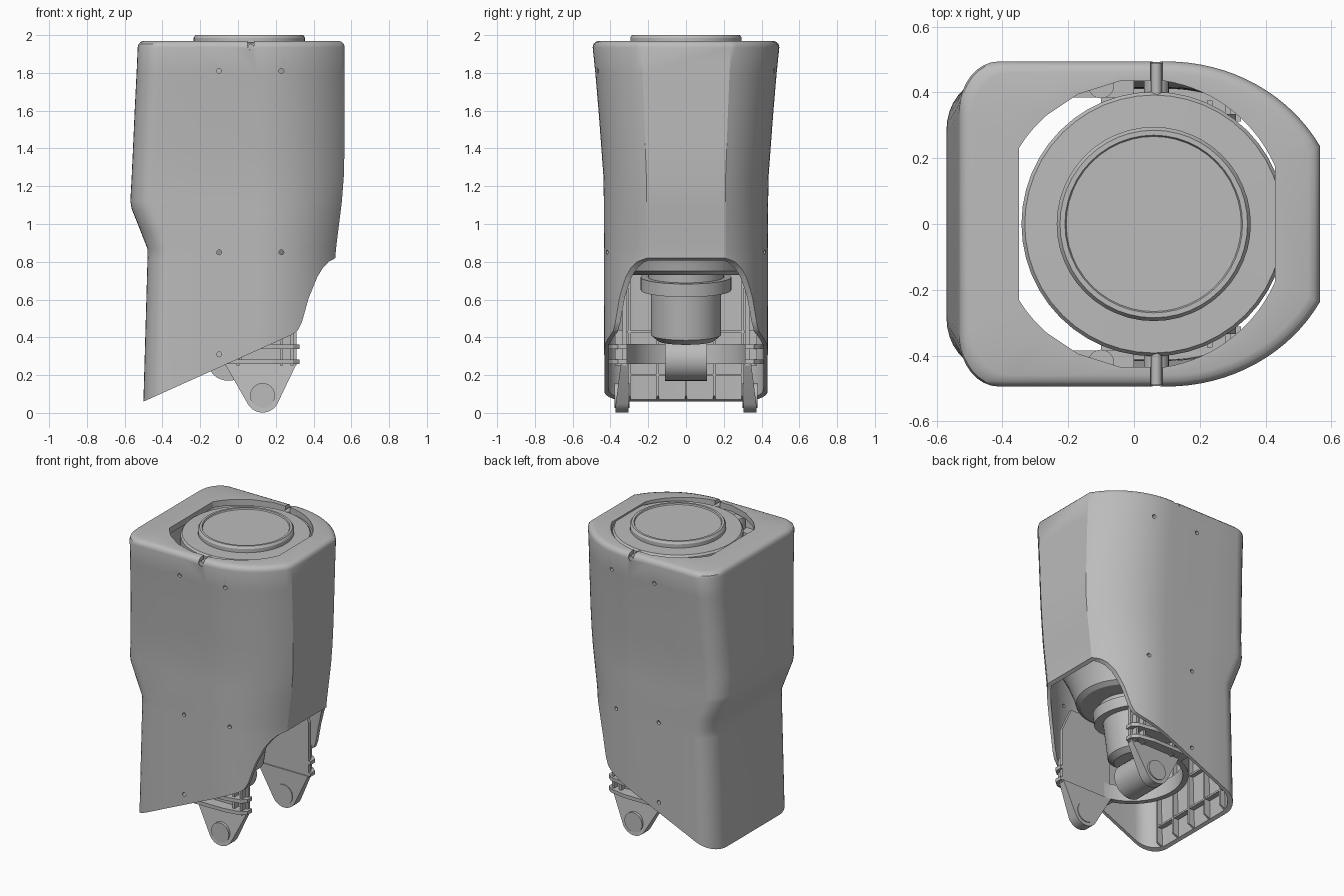
import bpy, bmesh, math
from mathutils import Matrix

if "Cube" in bpy.data.objects:
    bpy.data.objects.remove(bpy.data.objects["Cube"])

grey = bpy.data.materials.new("plain_grey")
grey.use_nodes = True
grey.diffuse_color = (0.5, 0.5, 0.5, 1)
grey.node_tree.nodes["Principled BSDF"].inputs["Base Color"].default_value = (0.5, 0.5, 0.5, 1)


def finish(name, bm):
    bmesh.ops.recalc_face_normals(bm, faces=bm.faces)
    mesh = bpy.data.meshes.new(name)
    bm.to_mesh(mesh)
    bm.free()
    mesh.materials.append(grey)
    ob = bpy.data.objects.new(name, mesh)
    bpy.context.collection.objects.link(ob)
    return ob


def activate(ob):
    bpy.ops.object.select_all(action='DESELECT')
    ob.select_set(True)
    bpy.context.view_layer.objects.active = ob


def smooth(ob):
    activate(ob)
    bpy.ops.object.shade_smooth_by_angle(angle=math.radians(32))
    return ob


def loft(bm, rings, closed=False):
    loops = [[bm.verts.new(p) for p in r] for r in rings]
    pairs = list(zip(loops, loops[1:])) + ([(loops[-1], loops[0])] if closed else [])
    for a, b in pairs:
        for i in range(len(a)):
            j = (i + 1) % len(a)
            bm.faces.new((a[i], a[j], b[j], b[i]))
    if not closed:
        bm.faces.new(loops[0])
        bm.faces.new(loops[-1])


def lathe(bm, profile, n=48):
    loft(bm, [[(r * math.cos(2 * math.pi * k / n), r * math.sin(2 * math.pi * k / n), z)
               for k in range(n)] for r, z in profile])


def prism_y(bm, pts, y0, y1):
    loft(bm, [[(x, y, z) for x, z in pts] for y in (y0, y1)])


def prism_z(bm, pts, z0, z1):
    loft(bm, [[(x, y, z) for x, y in pts] for z in (z0, z1)])


def circle(cx, cy, r, n=24):
    return [(cx + r * math.cos(2 * math.pi * k / n), cy + r * math.sin(2 * math.pi * k / n))
            for k in range(n)]


def rect(a0, a1, b0, b1):
    return [(a0, b0), (a1, b0), (a1, b1), (a0, b1)]


def section(z, xl, xr, w, inset=0.0):
    """Plan outline: flat nose, elliptical cheeks, straight sides, rounded rear corners."""
    xl, xr, w = xl + inset, xr - inset, w - inset
    half, a0 = [], math.radians(28.7)
    a = (xr - 0.1) / math.cos(a0)
    for k in range(17):
        t = a0 + (math.pi / 2 - a0) * k / 16
        half.append((0.1 + a * math.cos(t), w * math.sin(t)))
    half += [(-0.05, w), (-0.22, w)]
    rx, ry = 0.12, 0.15
    for k in range(9):
        t = math.pi / 2 * (1 + k / 8)
        half.append((xl + rx + rx * math.cos(t), w - ry + ry * math.sin(t)))
    pts = half + [(x, -y) for x, y in reversed(half)]
    return [(x, y, z) for x, y in pts]


# Outer shell: hollow loft with a round top opening
ROWS = [(-0.05, -0.504, 0.51, 0.432), (0.4, -0.491, 0.512, 0.433), (0.82, -0.479, 0.515, 0.434),
        (0.87, -0.48, 0.519, 0.434), (0.96, -0.515, 0.53, 0.435), (1.08, -0.563, 0.545, 0.435),
        (1.12, -0.57, 0.55, 0.435), (1.25, -0.563, 0.56, 0.437), (1.4, -0.556, 0.564, 0.448),
        (1.6, -0.547, 0.565, 0.463), (1.8, -0.537, 0.565, 0.48), (1.935, -0.531, 0.565, 0.494)]
top = ROWS[-1][1:]
rings = [section(*r) for r in ROWS]
rings += [section(z, *top, i) for z, i in ((1.952, 0.004), (1.964, 0.015), (1.97, 0.034))]
for z in (1.97, 1.93):
    ring = []
    for x, y, _ in section(z, *top):
        t = math.atan2(y, x - 0.025)
        ring.append((0.025 + 0.44 * math.cos(t), 0.44 * math.sin(t), z))
    rings.append(ring)
rings.append(section(1.93, *top, 0.022))
rings += [section(*r, 0.022) for r in reversed(ROWS[:-1])]
bm = bmesh.new()
loft(bm, rings, closed=True)
shell = finish("outer_shell", bm)

# Stiffening ribs on the inner rear wall
bm = bmesh.new()
for y in (-0.3, -0.15, 0, 0.15, 0.3):
    prism_z(bm, rect(-0.478, -0.435, y - 0.006, y + 0.006), 0.03, 0.78)
rear_ribs = finish("rear_ribs", bm)
bm = bmesh.new()
for z in (0.2, 0.43):
    prism_z(bm, rect(-0.478, -0.44, -0.31, 0.31), z - 0.006, z + 0.006)
cross_ribs = finish("cross_ribs", bm)

# Cutter: sloped mouth, top notch and rivet holes
bm = bmesh.new()
prism_y(bm, [(-0.6, 0.015), (0.28, 0.411), (0.315, 0.435), (0.338, 0.48), (0.375, 0.61), (0.42, 0.72),
             (0.45, 0.768), (0.48, 0.8), (0.52, 0.822), (0.7, 0.83), (0.7, -0.2), (-0.6, -0.2)], -0.7, 0.7)
prism_y(bm, [(0.05, 2.1), (0.05, 1.938), (0.058, 1.924), (0.068, 1.92), (0.078, 1.924),
             (0.086, 1.938), (0.086, 2.1)], -0.7, 0.7)
for x, z in ((-0.1, 1.81), (0.23, 1.81), (-0.1, 0.85), (0.23, 0.85), (-0.1, 0.31)):
    prism_y(bm, circle(x, z, 0.013, 12), -0.7, 0.7)
cutter = finish("cutter", bm)
cutter.hide_render = True
for ob in (shell, rear_ribs, cross_ribs):
    mod = ob.modifiers.new("cut", 'BOOLEAN')
    mod.operation, mod.solver, mod.object = 'DIFFERENCE', 'EXACT', cutter
    activate(ob)
    bpy.ops.object.modifier_apply(modifier="cut")
    smooth(ob)
bpy.data.objects.remove(cutter)

# Inner drum with raised cap
bm = bmesh.new()
lathe(bm, [(0.28, 0.73), (0.31, 0.75), (0.33, 0.82), (0.37, 0.92), (0.402, 0.98), (0.402, 1.945),
           (0.392, 1.958), (0.295, 1.96), (0.295, 1.985), (0.285, 2.0), (0.27, 2.0), (0.266, 1.992)])
bmesh.ops.translate(bm, verts=bm.verts, vec=(0.06, 0, 0))
smooth(finish("inner_drum", bm))

# Tilted lower strut above the pivot hub
bm = bmesh.new()
lathe(bm, [(0.15, 0.1), (0.185, 0.13), (0.185, 0.37), (0.24, 0.37), (0.24, 0.44), (0.2, 0.44), (0.2, 0.6)])
bmesh.ops.transform(bm, verts=bm.verts,
                    matrix=Matrix.Translation((-0.05, 0, 0.285)) @ Matrix.Rotation(math.radians(9), 4, 'Y'))
smooth(finish("lower_strut", bm))
bm = bmesh.new()
prism_y(bm, circle(-0.05, 0.285, 0.115, 32), -0.11, 0.11)
smooth(finish("pivot_hub", bm))

# Curved band joining both brackets round the back
bm = bmesh.new()
arc = [math.pi * (0.5 + k / 24) for k in range(25)]
band = [(0.02 + 0.35 * math.cos(t), 0.35 * math.sin(t)) for t in arc]
band += [(0.02 + 0.315 * math.cos(t), 0.315 * math.sin(t)) for t in reversed(arc)]
prism_z(bm, band, 0.26, 0.365)
smooth(finish("rear_band", bm))

# Mirrored side parts
for s, side in ((-1, "right"), (1, "left")):
    bm = bmesh.new()
    prism_y(bm, [(-0.07, 0.25), (0.31, 0.25), (0.31, 0.62), (0.24, 0.78), (-0.07, 0.78)],
            s * 0.312, s * 0.335)
    finish(side + "_bracket_plate", bm)

    bm = bmesh.new()
    foot = [(-0.07, 0.26)]
    foot += [(0.13 + 0.09 * math.cos(t), 0.092 + 0.09 * math.sin(t))
             for t in [math.radians(210 + 10 * k) for k in range(13)]]
    foot += [(0.31, 0.26)]
    prism_y(bm, foot, s * 0.305, s * 0.372)
    for v in bm.verts:
        if v.co.z > 0.25 and abs(v.co.y) > 0.35:
            v.co.y = s * 0.345
    smooth(finish(side + "_bracket_foot", bm))

    bm = bmesh.new()
    prism_y(bm, circle(0.13, 0.092, 0.066), s * 0.3, s * 0.378)
    smooth(finish(side + "_foot_pin", bm))

    bm = bmesh.new()
    for z in (0.27, 0.35):
        prism_z(bm, [(-0.1, s * 0.312), (0.325, s * 0.312), (0.325, s * 0.36), (0.29, s * 0.39),
                     (0.18, s * 0.41), (-0.1, s * 0.411)], z - 0.012, z + 0.012)
    finish(side + "_flanges", bm)

    bm = bmesh.new()
    for x in (0.0, 0.23, 0.285):
        prism_z(bm, rect(x - 0.008, x + 0.008, s * 0.33, s * 0.375), 0.25, 0.44)
    finish(side + "_bracket_webs", bm)

    # Upper guide post, its arm and the hinge pin behind the notch
    bm = bmesh.new()
    prism_z(bm, circle(-0.1, s * 0.422, 0.04), 1.79, 1.92)
    smooth(finish(side + "_guide_post", bm))
    bm = bmesh.new()
    prism_z(bm, rect(-0.22, 0.0, s * 0.385, s * 0.455), 1.8, 1.84)
    finish(side + "_guide_arm", bm)
    bm = bmesh.new()
    prism_y(bm, circle(0.068, 1.9, 0.038), s * 0.39, s * 0.465)
    prism_y(bm, circle(0.068, 1.938, 0.0165), s * 0.39, s * 0.49)
    smooth(finish(side + "_hinge_pin", bm))
